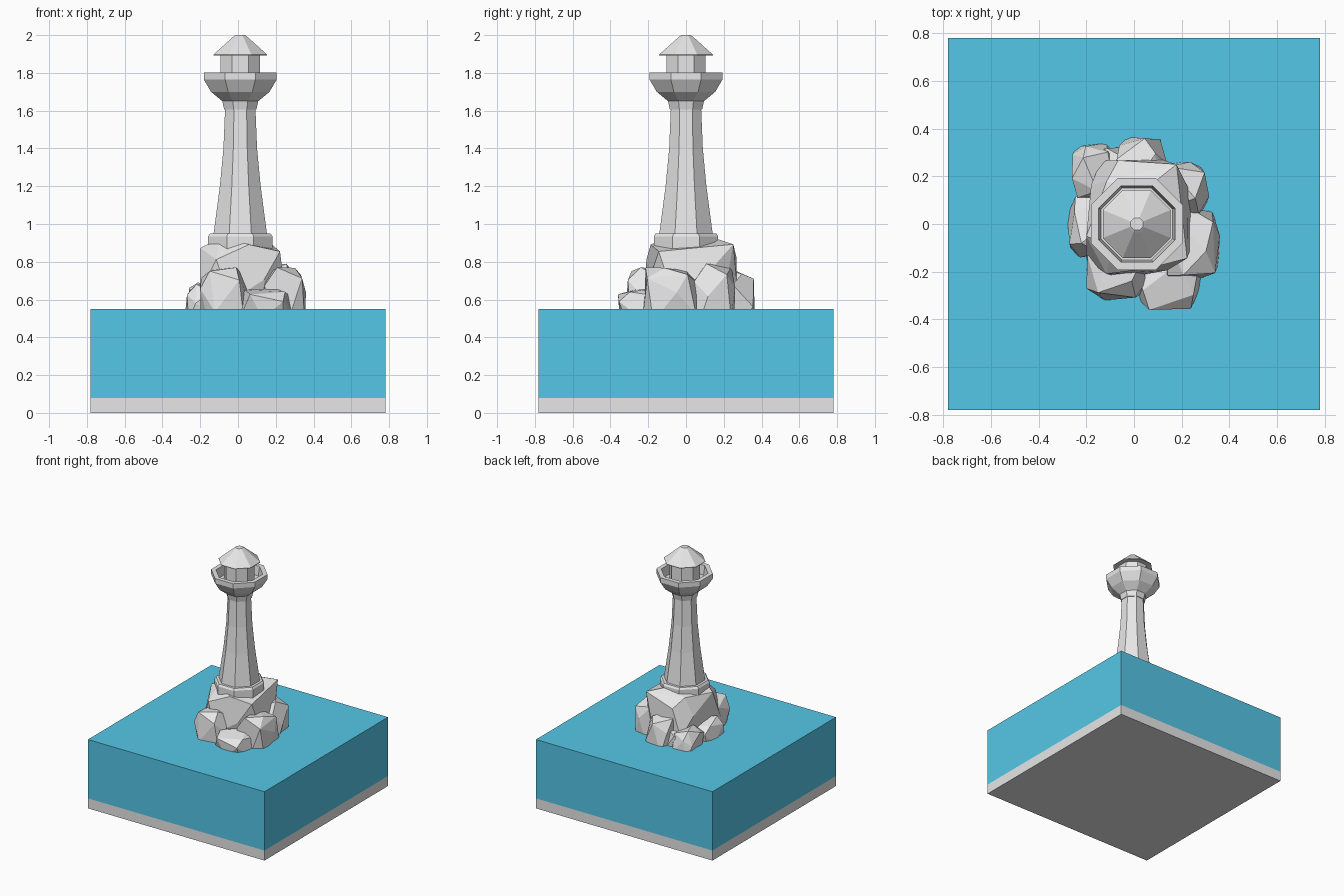
import bpy, bmesh, math, random
from mathutils import Vector

if "Cube" in bpy.data.objects:
    bpy.data.objects.remove(bpy.data.objects["Cube"], do_unlink=True)


def material(name, colour):
    m = bpy.data.materials.new(name)
    m.use_nodes = True
    m.diffuse_color = colour
    m.node_tree.nodes["Principled BSDF"].inputs["Base Color"].default_value = colour
    return m


stone = material("stone grey", (0.8, 0.8, 0.8, 1))
sea = material("sea blue", (0.1, 0.63, 0.88, 1))


def finish(name, bm, mat, loc=(0, 0, 0)):
    bmesh.ops.recalc_face_normals(bm, faces=bm.faces)
    mesh = bpy.data.meshes.new(name)
    bm.to_mesh(mesh)
    bm.free()
    mesh.materials.append(mat)
    ob = bpy.data.objects.new(name, mesh)
    ob.location = loc
    bpy.context.collection.objects.link(ob)
    return ob


def slab(name, half, z0, z1, mat):
    bm = bmesh.new()
    bmesh.ops.create_cube(bm, size=1)
    for v in bm.verts:
        v.co = (v.co.x * 2 * half, v.co.y * 2 * half, z0 + (v.co.z + 0.5) * (z1 - z0))
    finish(name, bm, mat)


SIDES = 8
TOWER = (0.012, 0, 0)


def octagonal(name, profile):
    """Eight-sided turned solid; profile is (flat-side distance, height) from bottom to top."""
    bm = bmesh.new()
    rings = []
    for flat, z in profile:
        r = flat / math.cos(math.pi / SIDES)
        angles = [(i + 0.5) * math.tau / SIDES for i in range(SIDES)]
        rings.append([bm.verts.new((r * math.cos(a), r * math.sin(a), z)) for a in angles])
    for low, high in zip(rings, rings[1:]):
        for i in range(SIDES):
            j = (i + 1) % SIDES
            bm.faces.new((low[i], low[j], high[j], high[i]))
    bm.faces.new(rings[0][::-1])
    bm.faces.new(rings[-1])
    return finish(name, bm, stone, TOWER)


def rock(name, seed, x, y, z, points=18, boxy=0.6):
    """Faceted boulder: hull of a jittered, squared-off sphere fitted to the given ranges."""
    rng = random.Random(seed)
    turn = rng.uniform(0, math.tau)
    pts = []
    for i in range(points):
        h = 1 - 2 * (i + 0.5) / points
        a = i * math.pi * (3 - math.sqrt(5)) + turn
        r = math.sqrt(1 - h * h)
        p = Vector((r * math.cos(a), r * math.sin(a), h))
        p = Vector([math.copysign(abs(c) ** boxy, c) for c in p])
        pts.append(p * rng.uniform(0.88, 1.08))
    spans = (x, y, z)
    low = [min(p[k] for p in pts) for k in range(3)]
    high = [max(p[k] for p in pts) for k in range(3)]
    bm = bmesh.new()
    for p in pts:
        bm.verts.new([s[0] + (p[k] - low[k]) / (high[k] - low[k]) * (s[1] - s[0])
                      for k, s in enumerate(spans)])
    hull = bmesh.ops.convex_hull(bm, input=bm.verts)
    loose = {g for g in hull["geom_interior"] + hull["geom_unused"]
             if isinstance(g, bmesh.types.BMVert)}
    bmesh.ops.delete(bm, geom=list(loose), context="VERTS")
    # Merge nearly flat neighbours into larger facets
    bmesh.ops.dissolve_limit(bm, angle_limit=math.radians(14), verts=bm.verts, edges=bm.edges)
    finish(name, bm, stone)


# Sea block on its stone plinth
slab("plinth", 0.78, 0, 0.08, stone)
slab("sea_block", 0.78, 0.08, 0.55, sea)

# Rock island: one large core ringed by boulders
rock("island_core", 4, (-0.2, 0.25), (-0.225, 0.27), (0.5, 0.93), points=24, boxy=0.65)
boulders = {
    "front_right_boulder": ((-0.2, 0.05), (-0.32, -0.08), (0.42, 0.77)),
    "front_left_boulder": ((0.0, 0.28), (-0.36, -0.1), (0.44, 0.66)),
    "left_boulder": ((0.12, 0.36), (-0.225, 0.06), (0.42, 0.77)),
    "back_left_boulder": ((0.08, 0.315), (0.03, 0.26), (0.4, 0.79)),
    "back_boulder": ((-0.09, 0.14), (0.1, 0.365), (0.42, 0.77)),
    "back_right_boulder": ((-0.26, -0.07), (0.11, 0.34), (0.44, 0.69)),
    "small_back_boulder": ((-0.16, -0.03), (0.18, 0.32), (0.46, 0.66)),
    "right_boulder": ((-0.28, -0.08), (-0.14, 0.12), (0.44, 0.68)),
}
for n, (name, spans) in enumerate(boulders.items()):
    rock(name, 20 + n, *spans)

# Lighthouse, bottom to top
octagonal("tower_collar", [(0.17, 0.84), (0.17, 0.935), (0.16, 0.95)])
octagonal("tower_shaft", [(0.146, 0.9), (0.141, 0.95), (0.108, 1.2), (0.089, 1.4), (0.08, 1.62)])
octagonal("gallery", [(0.085, 1.605), (0.095, 1.65), (0.155, 1.7), (0.193, 1.765), (0.193, 1.803),
                      (0.16, 1.803), (0.15, 1.73)])
octagonal("lantern_room", [(0.104, 1.72), (0.104, 1.9)])
octagonal("roof", [(0.142, 1.893), (0.142, 1.897), (0.035, 1.993), (0.026, 2.0)])
